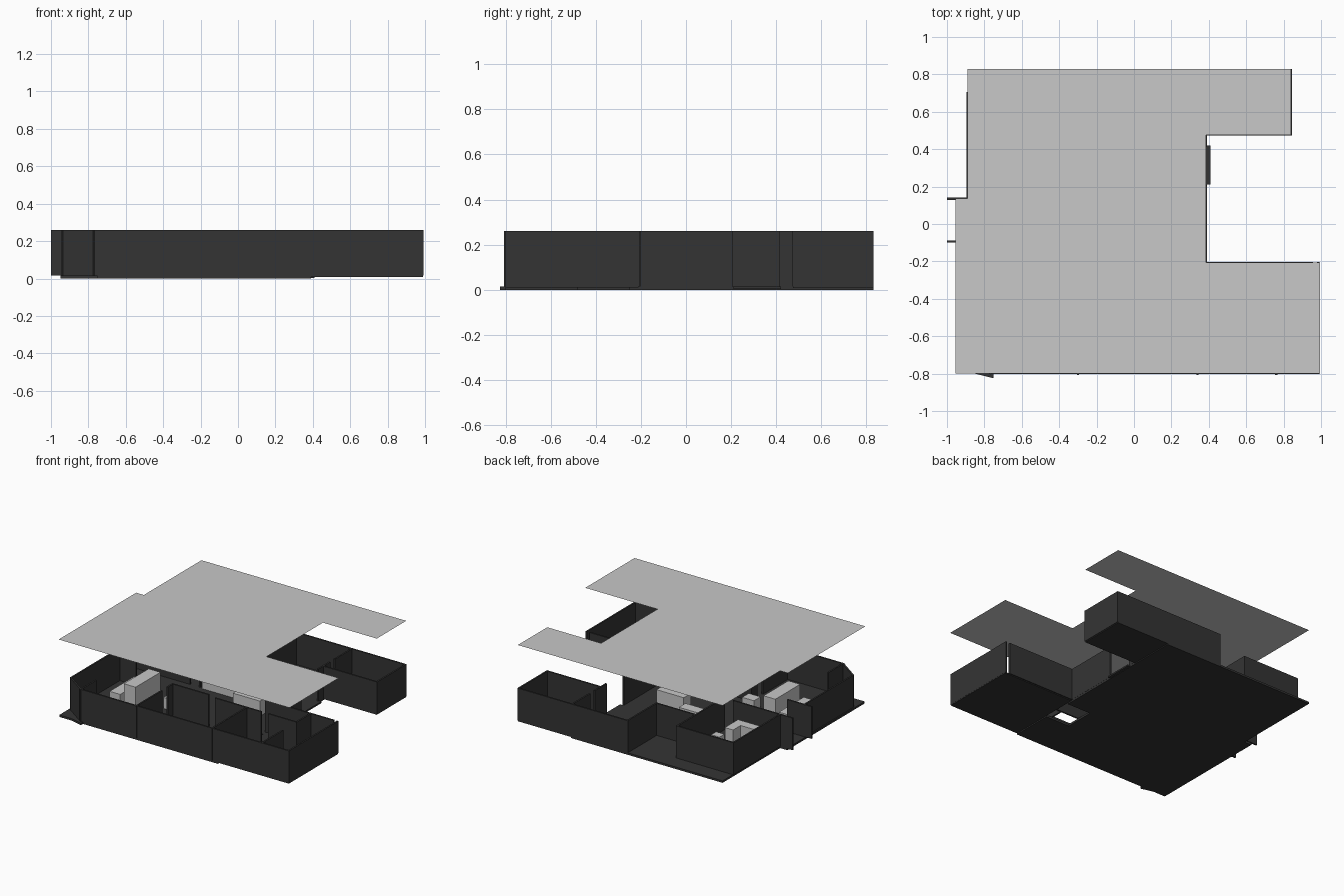
import bpy, bmesh, math
from mathutils import Vector

if "Cube" in bpy.data.objects:
    bpy.data.objects.remove(bpy.data.objects["Cube"])


def material(name, v):
    m = bpy.data.materials.new(name)
    m.diffuse_color = (v, v, v, 1)
    m.use_nodes = True
    m.node_tree.nodes["Principled BSDF"].inputs["Base Color"].default_value = m.diffuse_color
    return m


DARK = material("charcoal", 0.034)
LIGHT = material("light grey", 0.58)
Z0, Z1 = 0.015, 0.26        # wall foot and wall top
T = 0.012                   # wall thickness


def prism(name, pts, z0, z1, mat):
    """Flat outline, extruded from z0 to z1 (or left as a sheet if equal)."""
    bm = bmesh.new()
    face = bm.faces.new([bm.verts.new((x, y, z0)) for x, y in pts])
    if z1 > z0:
        ext = bmesh.ops.extrude_face_region(bm, geom=[face])
        verts = [g for g in ext["geom"] if isinstance(g, bmesh.types.BMVert)]
        bmesh.ops.translate(bm, verts=verts, vec=(0, 0, z1 - z0))
        bmesh.ops.recalc_face_normals(bm, faces=bm.faces)
    me = bpy.data.meshes.new(name)
    bm.to_mesh(me)
    bm.free()
    me.materials.append(mat)
    ob = bpy.data.objects.new(name, me)
    bpy.context.collection.objects.link(ob)
    return ob


def block(name, x0, x1, y0, y1, z0, z1, mat):
    return prism(name, [(x0, y0), (x1, y0), (x1, y1), (x0, y1)], z0, z1, mat)


def wall(name, *path):
    """Thin upright walls along a path of plan points."""
    for a, b in zip(path, path[1:]):
        a, b = Vector(a), Vector(b)
        d = (b - a).normalized() * T / 2
        n = Vector((-d.y, d.x))
        a, b = a - d, b + d
        prism(name, [a - n, b - n, b + n, a + n], Z0, Z1, DARK)


# roof sheet, floating above the open rooms
prism("roof_sheet", [(-0.955, -0.8), (0.995, -0.8), (0.995, -0.205), (0.385, -0.205),
                     (0.385, 0.475), (0.84, 0.475), (0.84, 0.83), (-0.89, 0.83),
                     (-0.89, 0.135), (-0.955, 0.135)], 0.59, 0.59, LIGHT)

# floor slabs, laid around the stair opening
for x0, x1, y0, y1 in [(-0.95, 0.19, -0.8, 0.135), (-0.89, 0.19, 0.135, 0.83),
                       (0.19, 0.39, -0.25, 0.83), (0.19, 0.39, -0.8, -0.48)]:
    block("main_floor", x0, x1, y0, y1, 0.0, 0.015, DARK)
block("front_wing_floor", 0.39, 0.99, -0.8, -0.21, 0.009, 0.018, DARK)
block("back_wing_floor", 0.39, 0.84, 0.475, 0.83, 0.008, 0.018, DARK)
block("courtyard_step", 0.385, 0.41, 0.21, 0.42, 0.003, 0.015, DARK)
prism("entrance_ramp", [(-0.85, -0.8), (-0.75, -0.825), (-0.75, -0.8)], 0.0, 0.015, DARK)

# outer walls
wall("front_outer_wall", (-0.935, -0.09), (-0.935, -0.68), (-0.77, -0.796),
     (0.985, -0.796), (0.985, -0.21))
wall("courtyard_wall", (0.95, -0.208), (0.385, -0.208), (0.385, 0.2))
wall("courtyard_wall", (0.385, 0.42), (0.385, 0.475))
wall("back_wing_wall", (0.385, 0.478), (0.838, 0.478), (0.838, 0.824),
     (-0.083, 0.824), (-0.083, 0.475))
wall("porch_wall", (-0.083, 0.475), (-0.415, 0.475))
wall("back_room_wall", (-0.415, 0.135), (-0.415, 0.7), (-0.89, 0.7), (-0.89, 0.135))
for y, x1 in [(0.135, -0.5), (-0.093, -0.8)]:
    wall("entrance_fin", (-0.993, y), (x1, y))

# inner partitions, with gaps for doorways
wall("back_wing_partition", (0.385, 0.824), (0.385, 0.62))
wall("back_wing_partition", (0.385, 0.55), (0.385, 0.478))
wall("corridor_partition", (0.08, -0.38), (0.46, -0.38))
wall("corridor_partition", (0.53, -0.38), (0.76, -0.38), (0.76, -0.21))
wall("front_room_partition", (0.34, -0.8), (0.34, -0.38))
wall("front_room_partition", (0.76, -0.8), (0.76, -0.55))
wall("middle_partition", (-0.3, -0.8), (-0.3, -0.5))
wall("middle_partition", (-0.3, -0.42), (-0.3, -0.36), (0.0, -0.36))
wall("entrance_partition", (-0.77, -0.796), (-0.77, -0.62))

# light built-in furniture
for name, *dims in [
        ("tall_cupboard", -0.65, -0.55, -0.45, -0.15, 0.20),
        ("low_cupboard", -0.77, -0.68, -0.45, -0.15, 0.11),
        ("long_counter", -0.39, -0.08, 0.12, 0.20, 0.12),
        ("kitchen_counter", -0.03, 0.20, -0.02, 0.07, 0.13),
        ("back_room_bench", -0.80, -0.58, 0.20, 0.27, 0.16),
        ("back_room_bench_return", -0.65, -0.58, 0.27, 0.36, 0.16),
        ("back_room_stool", -0.64, -0.57, 0.45, 0.51, 0.16),
        ("middle_bench", -0.42, -0.32, -0.30, -0.22, 0.10)]:
    block(name, *dims[:4], Z0, dims[4], LIGHT)
